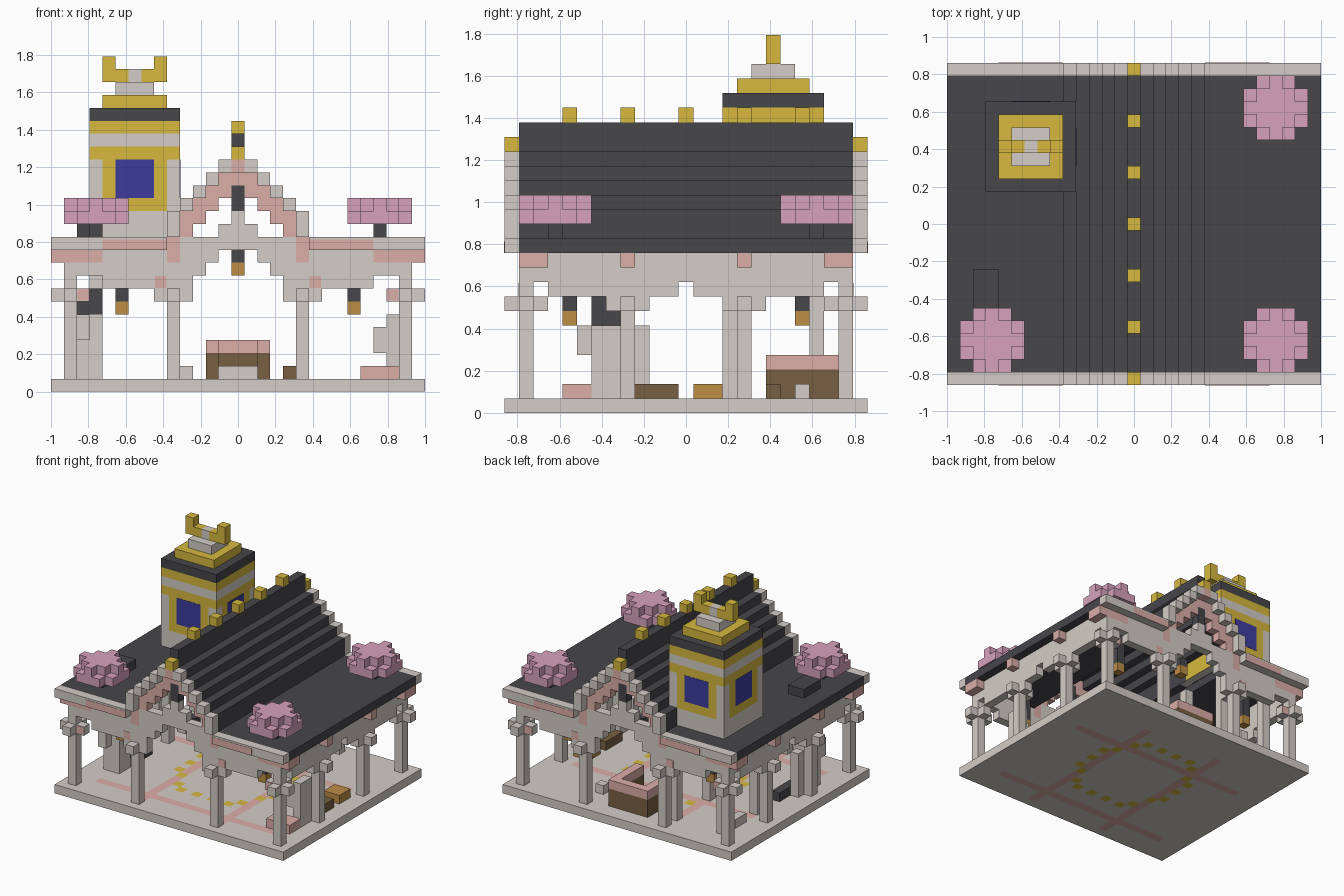
import bpy, bmesh, math
from mathutils import Matrix, Vector

old = bpy.data.objects.get("Cube")
if old:
    bpy.data.objects.remove(old, do_unlink=True)

U = 2 / 29  # one block


def material(name, rgb):
    lin = [((c / 255 + 0.055) / 1.055) ** 2.4 for c in rgb]
    m = bpy.data.materials.new(name)
    m.use_nodes = True
    m.diffuse_color = (*lin, 1)
    m.node_tree.nodes["Principled BSDF"].inputs["Base Color"].default_value = (*lin, 1)
    return m


stone = material("pale_stone", (212, 205, 199))
rose = material("rose_stone", (220, 173, 167))
slate = material("dark_slate", (71, 70, 74))
petal = material("pink_blossom", (215, 162, 187))
gold = material("gold", (215, 185, 62))
blue = material("deep_blue", (60, 60, 158))
brown = material("dark_wood", (121, 96, 66))
amber = material("amber_wood", (188, 141, 69))


def mesh_object(name, bm, mats):
    me = bpy.data.meshes.new(name)
    bm.to_mesh(me)
    bm.free()
    for m in mats:
        me.materials.append(m)
    ob = bpy.data.objects.new(name, me)
    bpy.context.collection.objects.link(ob)


def span(v):
    return v if isinstance(v, tuple) else (v, v)


def part(name, mat, boxes):
    """Boxes are (x, y, z) in block indices; each entry is an index or an inclusive range."""
    bm = bmesh.new()
    for x, y, z in boxes:
        lo, hi = zip(span(x), span(y), span(z))
        size = [(b - a + 1) * U for a, b in zip(lo, hi)]
        mid = Vector([(a + b) / 2 * U for a, b in zip(lo, hi)]) + Vector((0, 0, U / 2))
        bmesh.ops.create_cube(bm, size=1, matrix=Matrix.Translation(mid) @ Matrix.Diagonal((*size, 1)))
    mesh_object(name, bm, [mat])


S = (-1, 1)


def both(s, a, b):
    return (min(s * a, s * b), max(s * a, s * b))


# Floor with an inlaid pattern chosen by cell
bm = bmesh.new()
bmesh.ops.create_grid(bm, x_segments=29, y_segments=25, size=0.5,
                      matrix=Matrix.Diagonal((29 * U, 25 * U, 1, 1)))
ring = {(round(6.2 * math.cos(a * math.tau / 22)), round(6.2 * math.sin(a * math.tau / 22)))
        for a in range(22)}


def inlay(f):
    c = f.calc_center_median()
    x, y = round(c.x / U), round(c.y / U)
    if (x, y) in ring:
        return 2
    cross = y in (4, -9) and abs(x) <= 11
    rail = abs(x) == 5 and -11 <= y <= 8
    return 1 if cross or rail else 0


for f in bm.faces:
    f.material_index = inlay(f)
geo = bmesh.ops.extrude_face_region(bm, geom=bm.faces[:], use_keep_orig=True)
bmesh.ops.translate(bm, vec=(0, 0, U), verts=[v for v in geo["geom"] if isinstance(v, bmesh.types.BMVert)])
bmesh.ops.recalc_face_normals(bm, faces=bm.faces[:])
for f in bm.faces:
    if abs(f.normal.z) < 0.5:
        f.material_index = 0
mesh_object("floor", bm, [stone, rose, gold])

# Columns with cross-shaped brackets
posts = [(13 * a, y) for a in S for y in (-11, -4, 4, 11)] + [(5 * a, 11 * b) for a in S for b in S]
part("columns", stone, [(x, y, (1, 7)) for x, y in posts])
part("column_brackets", stone,
     [((x - 1, x + 1), y, 7) for x, y in posts] + [(x, (y - 1, y + 1), 7) for x, y in posts])
part("corner_posts", stone, [(13 * a, 11 * b, (8, 9)) for a in S for b in S])
part("tower_legs", stone, [(x, y, (1, 10)) for x in (-11, -5) for y in (3, 9)])

# Side walls under the eaves
part("side_walls", stone,
     [(13 * a, (-10, 10), (9, 10)) for a in S] +
     [(13 * a, both(b, 1, 9), 8) for a in S for b in S])
part("eave_brackets", rose,
     [(14 * a, y, 10) for a in S for y in ((-11, -10), -4, 4, (10, 11))] +
     [(both(a, 11, 13), 11 * b, 10) for a in S for b in S])

# Arched end walls
arch = {0: (11, 13), 1: (11, 12), 2: (10, 11), 3: (9, 11), 4: (8, 11), 5: (8, 9)}
part("end_walls", stone,
     [(s * x, 11 * b, z) for b in S for x, z in arch.items() for s in (S if x else (1,))] +
     [(both(a, 6, 10), 11 * b, (8, 10)) for a in S for b in S] +
     [(both(a, 11, 12), 11 * b, 9) for a in S for b in S])

# Stepped roof, gable rims and the trim tucked beneath them
steps = {1: 17, 2: 16, 3: 15, 4: 14, 5: (12, 13), (6, 14): 11}
part("roof", slate,
     [(0, (-11, 11), (17, 19))] +
     [(both(s, *span(x)), (-11, 11), z) for x, z in steps.items() for s in S])
part("gable_rim", stone,
     [(both(s, *span(x)), 12 * b, z) for x, z in steps.items() for s in S for b in S])
trim = {0: 16, 1: (15, 16), 2: (14, 15), 3: (13, 14), 4: (12, 13), 5: (10, 11)}
part("gable_trim", rose,
     [(s * x, 11 * b, z) for x, z in trim.items() for s in (S if x else (1,)) for b in S] +
     [(0, 12 * b, 17) for b in S])
part("gable_pendants", slate, [(0, 11 * b, (14, 15)) for b in S])
part("ridge_ornaments", gold,
     [(0, y, 20) for y in range(-8, 9, 4)] + [(0, 12 * b, 18) for b in S])


def plates(name, mat, items):
    """Thin plates: centre and size in block units, then the thin axis."""
    bm = bmesh.new()
    for centre, size, axis in items:
        d = [s * U for s in size]
        d[axis] = 0.004
        bmesh.ops.create_cube(bm, size=1, matrix=Matrix.Translation(Vector(centre) * U) @ Matrix.Diagonal((*d, 1)))
    mesh_object(name, bm, [mat])


plates("rim_inlays", rose,
       [((8 * a, 12.5 * b, 11.4), (5, 0, 0.8), 1) for a in S for b in S] +
       [((6 * a, 11.5 * b, 8.5), (0.9, 0, 0.9), 1) for a in S for b in S] +
       [((12 * a, 11.5 * b, 7.5), (0.9, 0, 0.9), 1) for a in S for b in S])

# Corner tower
cx, cy = -8, 6


def square(r, z):
    return ((cx - r, cx + r), (cy - r, cy + r), z)


def walls(z):
    return [((cx - 2, cx + 2), (cy - 3, cy + 3), z), ((cx - 3, cx + 3), (cy - 2, cy + 2), z)]


part("tower_posts", stone, [(cx + 3 * a, cy + 3 * b, (12, 17)) for a in S for b in S])
part("tower_base", stone, walls((12, 13)))
part("tower_walls", gold, walls((14, 17)))
part("tower_gold_bands", gold, [square(3, 18), square(3, 20), square(2, 22)])
part("tower_stone_bands", stone, [square(3, 19), square(1, 23), (cx, cy, 24)])
part("tower_cornice", slate, [square(3, 21)])
part("tower_horns", gold,
     [((cx - 2, cx - 1), cy, 24), ((cx + 1, cx + 2), cy, 24), (cx - 2, cy, 25), (cx + 2, cy, 25)])
plates("tower_inner_panel", gold, [((cx + 3.5, cy, 13), (0, 5, 2), 0)])
plates("tower_windows", blue,
       [((cx, cy + 3.5 * s, 16.5), (3, 0, 3), 1) for s in S] +
       [((cx + 3.5 * s, cy, 16.5), (0, 3, 3), 0) for s in S])

# Blossom trees growing through the roof
trees = [(-11, -9), (11, -9), (11, 9)]
part("tree_stumps", slate, [(x, y, 12) for x, y in trees] + [((-12, -11), (-6, -4), 12)])
part("blossoms", petal,
     [b for x, y in trees for b in (
         ((x - 2, x + 2), (y - 1, y + 1), 13), ((x - 1, x + 1), (y - 2, y + 2), 13),
         ((x - 2, x + 2), y, 14), (x, (y - 2, y + 2), 14), ((x - 1, x + 1), (y - 1, y + 1), 14))])
part("left_trunk", stone, [(12, (-6, -5), (1, 5)), (11, -6, (3, 4))])
part("right_trunk", stone,
     [((-12, -11), (-6, -5), (1, 5)), (-12, -3, (1, 5)), (-12, -7, (4, 5))])
part("right_branch", slate, [((-12, -11), (-6, -5), 6), (-11, -6, 7)])

# Hanging lanterns
lamps = [(9 * a, 8 * b, 7) for a in S for b in S] + [(0, 8 * b, 10) for b in S]
part("lantern_caps", slate, lamps)
part("lantern_lights", amber, [(x, y, z - 1) for x, y, z in lamps])
part("lantern_chains", slate, [(x, y, (z + 1, 10)) for x, y, z in lamps if x])

# Counter open to the front, benches and small furniture
for name, mat, z in (("counter_base", brown, (1, 2)), ("counter_top", rose, 3)):
    part(name, mat, [((-2, 2), 10, z)] + [(2 * a, (6, 9), z) for a in S])
part("counter_step", stone, [((-1, 1), (7, 9), 1)])
part("dark_bench", slate, [(-11, (-4, -1), 1)])
part("wood_bench", brown, [((11, 12), (-3, -1), 1), (4, 6, 1)])
part("amber_crate", amber, [((11, 12), (1, 2), 1)])
part("rose_planter", rose, [((10, 12), (-8, -7), 1)])
part("stone_stools", stone, [(-4, 8, 1), (5, 8, 1), (-11, (6, 7), 1)])
